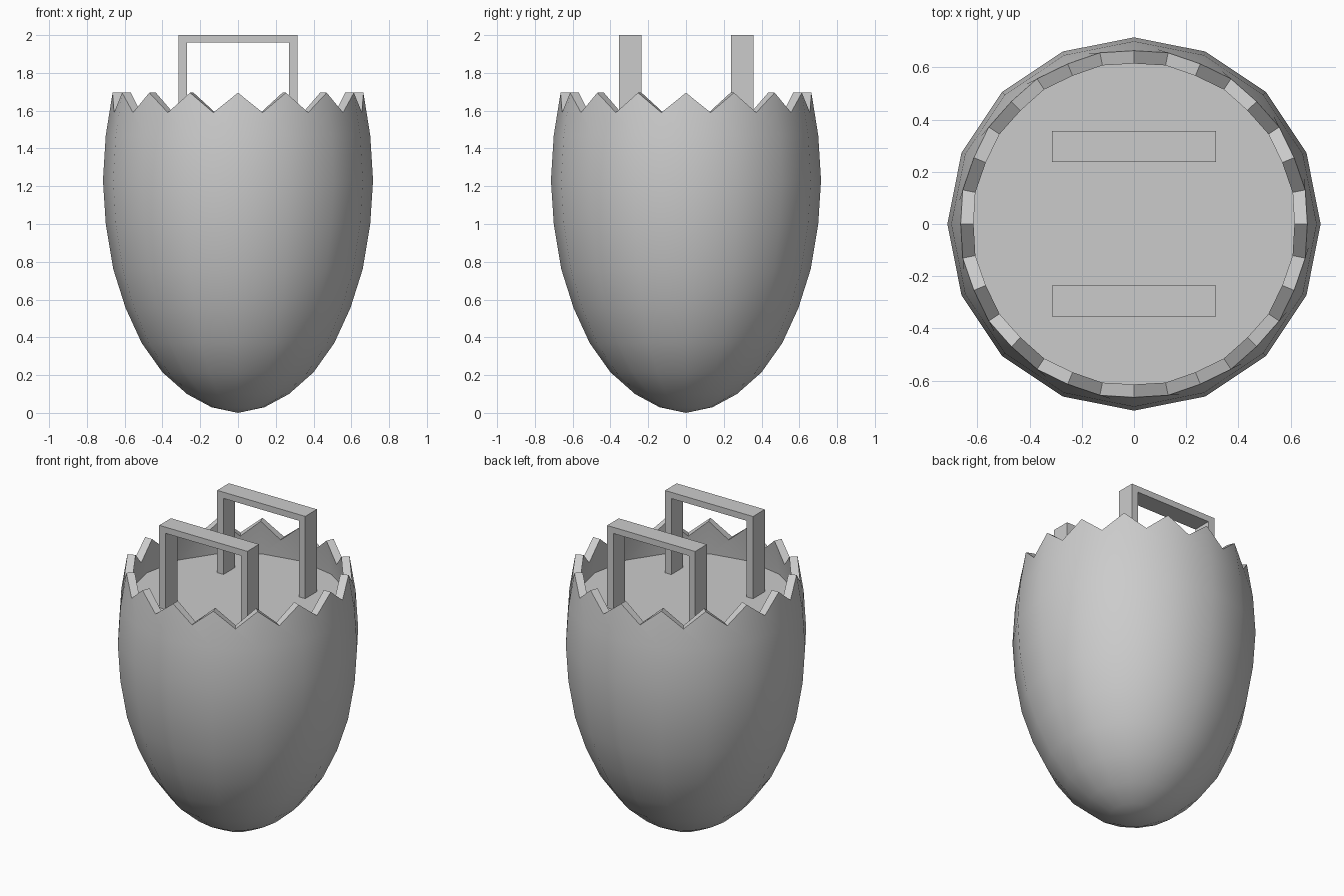
import bpy, bmesh
from math import sin, cos, pi, radians

if "Cube" in bpy.data.objects:
    bpy.data.objects.remove(bpy.data.objects["Cube"])

N = 16
PROFILE = [(0.14, 0.03), (0.27, 0.10), (0.40, 0.215), (0.51, 0.37), (0.595, 0.555),
           (0.66, 0.76), (0.70, 1.0), (0.715, 1.23), (0.70, 1.47)]


def make_object(name, bm):
    bmesh.ops.recalc_face_normals(bm, faces=bm.faces[:])
    me = bpy.data.meshes.new(name)
    bm.to_mesh(me)
    bm.free()
    ob = bpy.data.objects.new(name, me)
    bpy.context.collection.objects.link(ob)
    return ob


def ring(bm, r, z, offset=0.0):
    return [bm.verts.new((r * cos((i + offset) * 2 * pi / N),
                          r * sin((i + offset) * 2 * pi / N), z)) for i in range(N)]


# Cracked egg shell: lathed rings with a zigzag rim, thickened inwards
bm = bmesh.new()
rings = [ring(bm, r, z) for r, z in PROFILE]
pole = bm.verts.new((0, 0, 0.0))
peaks = ring(bm, 0.664, 1.695)
valleys = ring(bm, 0.669, 1.59, 0.5)
for i in range(N):
    j = (i + 1) % N
    bm.faces.new((pole, rings[0][j], rings[0][i]))
    for a, b in zip(rings, rings[1:]):
        bm.faces.new((a[i], a[j], b[j], b[i]))
    top = rings[-1]
    bm.faces.new((top[i], top[j], peaks[j], valleys[i], peaks[i]))
shell = make_object("egg_shell", bm)
solid = shell.modifiers.new("thickness", 'SOLIDIFY')
solid.thickness = 0.05
solid.offset = -1
bpy.context.view_layer.objects.active = shell
shell.select_set(True)
bpy.ops.object.modifier_apply(modifier=solid.name)
# Level the inner rim with the outer rim so the broken edge is cut flat
for v in shell.data.vertices:
    r = v.co.xy.length
    if v.co.z > 1.64:
        v.co.z = 1.695
    elif v.co.z > 1.53:
        v.co.z = 1.59
bpy.ops.object.shade_smooth_by_angle(angle=radians(35))

# Flat floor inside the shell
bm = bmesh.new()
bm.faces.new(ring(bm, 0.65, 1.468))
make_object("inner_floor", bm)


# Two upright handles: an extruded U outline
def handle(name, y):
    w, t, zt, zb, d = 0.315, 0.045, 2.0, 1.468, 0.06
    outline = [(-w, zb), (-w, zt), (w, zt), (w, zb),
               (w - t, zb), (w - t, zt - 0.04), (-w + t, zt - 0.04), (-w + t, zb)]
    bm = bmesh.new()
    face = bm.faces.new([bm.verts.new((x, y - d, z)) for x, z in outline])
    ext = bmesh.ops.extrude_face_region(bm, geom=[face])
    bmesh.ops.translate(bm, vec=(0, 2 * d, 0),
                        verts=[v for v in ext["geom"] if isinstance(v, bmesh.types.BMVert)])
    make_object(name, bm)


handle("front_handle", -0.295)
handle("back_handle", 0.297)
